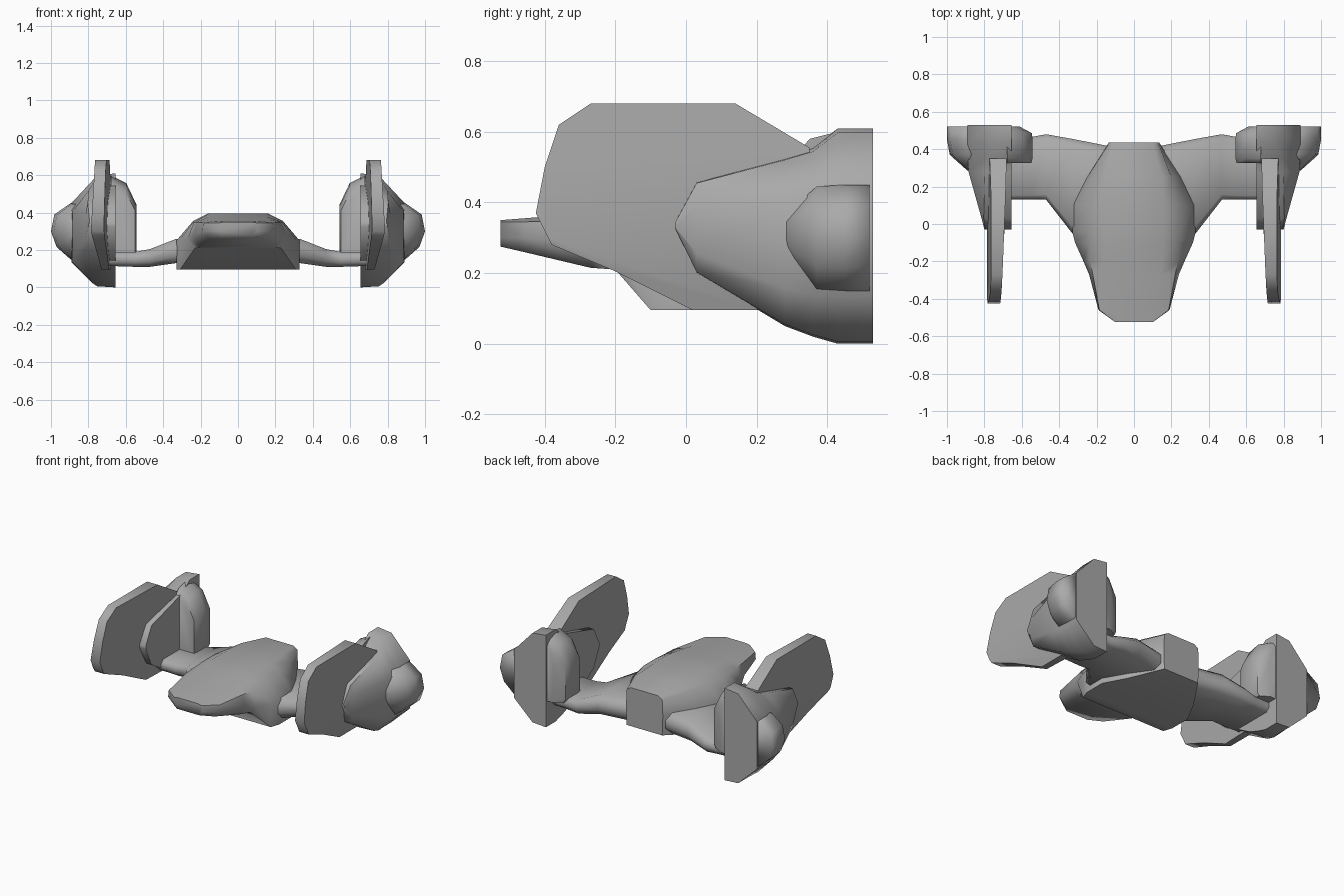
import bpy, bmesh

cube = bpy.data.objects.get("Cube")
if cube:
    bpy.data.objects.remove(cube, do_unlink=True)

# Single hull colour
grey = bpy.data.materials.new("hull_grey")
grey.use_nodes = True
colour = (0.4, 0.4, 0.4, 1)
grey.diffuse_color = colour
grey.node_tree.nodes["Principled BSDF"].inputs["Base Color"].default_value = colour


def finish(name, bm, mirrored=True, angle=0.9):
    """Turn a bmesh into a shaded object, optionally mirrored across x."""
    bmesh.ops.recalc_face_normals(bm, faces=bm.faces[:])
    mesh = bpy.data.meshes.new(name)
    bm.to_mesh(mesh)
    bm.free()
    mesh.materials.append(grey)
    obj = bpy.data.objects.new(name, mesh)
    bpy.context.collection.objects.link(obj)
    bpy.ops.object.select_all(action="DESELECT")
    obj.select_set(True)
    bpy.context.view_layer.objects.active = obj
    bpy.ops.object.shade_smooth_by_angle(angle=angle)
    if mirrored:
        obj.modifiers.new("mirror", "MIRROR").use_axis[0] = True


def loft(rings):
    """Skin a list of equal-length point rings and cap both ends."""
    bm = bmesh.new()
    rows = [[bm.verts.new(p) for p in ring] for ring in rings]
    count = len(rows[0])
    for a, b in zip(rows, rows[1:]):
        for i in range(count):
            j = (i + 1) % count
            bm.faces.new((a[i], a[j], b[j], b[i]))
    bm.faces.new(rows[0])
    bm.faces.new(rows[-1])
    return bm


def section(base_x, profile, y, low, high, outer):
    """Scale a unit profile to one ring at y."""
    return [(base_x + u * (outer - base_x), y, low + v * (high - low))
            for u, v in profile]


# Central hull: y, then (half width, z) for top, shoulder, side and bottom
hull = [
    (-.525, (.07, .35), (.10, .345), (.10, .30), (.08, .275)),
    (-.46, (.12, .355), (.185, .345), (.19, .30), (.15, .26)),
    (-.27, (.14, .37), (.22, .35), (.24, .28), (.20, .215)),
    (-.20, (.15, .38), (.235, .35), (.27, .26), (.23, .21)),
    (-.10, (.16, .39), (.24, .35), (.315, .25), (.31, .095)),
    (-.04, (.16, .395), (.24, .355), (.33, .25), (.33, .095)),
    (.10, (.16, .395), (.24, .355), (.33, .25), (.33, .095)),
    (.25, (.15, .395), (.20, .36), (.25, .26), (.25, .095)),
    (.435, (.10, .375), (.13, .355), (.135, .25), (.13, .12)),
]
rings = []
for y, *half in hull:
    ring = [(x, y, z) for x, z in half]
    ring += [(-x, y, z) for x, z in reversed(half)]
    rings.append(ring)
finish("hull", loft(rings), mirrored=False)

# Wings: x, front y, rear y, bottom, top, with chamfered edges
rings = []
for x, front, rear, low, high in [
    (.10, -.04, .41, .12, .26),
    (.33, -.05, .455, .13, .26),
    (.47, .13, .48, .11, .205),
    (.55, .13, .465, .11, .19),
    (.70, .13, .46, .115, .19),
]:
    c = (high - low) * .3
    rings.append([(x, front, low + c), (x, front + c, low),
                  (x, rear - c, low), (x, rear, low + c),
                  (x, rear, high - c), (x, rear - c, high),
                  (x, front + c, high), (x, front, high - c)])
finish("wings", loft(rings))

# Engine pods: flat inner wall, boxy at the nose and round at the rear
rings = []
for round_u, *station in [
    (.95, -.03, .325, .345, .80), (.93, .03, .20, .46, .815),
    (.62, .28, .05, .53, .885), (.54, .36, .02, .555, .89),
    (.42, .43, 0, .61, .89), (.42, .53, 0, .61, .89),
]:
    profile = [(0, 0), (round_u, .01), (1, .22), (1, .74), (round_u, .98), (0, 1)]
    rings.append(section(.655, profile, *station))
finish("engine_pods", loft(rings))

# Outer bulges: y, bottom, top, outer x
profile = [(0, 0), (.3, 0), (.8, .22), (1, .5), (.88, .8), (.3, 1), (0, 1)]
stations = [(.285, .25, .37, .89), (.37, .155, .445, .985),
            (.45, .15, .45, 1.0), (.52, .15, .45, 1.0)]
finish("outer_bulges", loft([section(.85, profile, *s) for s in stations]), angle=1.65)

# Inner bulges above the wing tips
profile = [(0, 0), (.9, 0), (1, .06), (1, .63), (.6, .9), (0, 1)]
stations = [(.325, .17, .55, .55), (.35, .17, .58, .542), (.43, .17, .60, .542),
            (.485, .17, .58, .545), (.52, .17, .55, .61)]
finish("inner_bulges", loft([section(.68, profile, *s) for s in stations]))

# Side fins: outline in y and z, bent inward above and below the middle
outline = [(-.425, .37), (-.40, .50), (-.36, .62), (-.27, .68), (.14, .68),
           (.35, .555), (.35, .30), (.20, .095), (.02, .095), (-.20, .205),
           (-.38, .28)]
bm = loft([[(x, y, z) for y, z in outline] for x in (0, 1)])
bmesh.ops.bisect_plane(bm, geom=bm.verts[:] + bm.edges[:] + bm.faces[:],
                       plane_co=(0, 0, .30), plane_no=(0, 0, 1))
for v in bm.verts:
    _, y, z = v.co
    above, below = max(0, z - .30), max(0, .30 - z)
    if v.co.x > .5:
        v.co.x = .787 - above * .06 - below * .28
    else:
        v.co.x = .70 - y * .04 - above * .02 - below * .05
finish("side_fins", bm)
